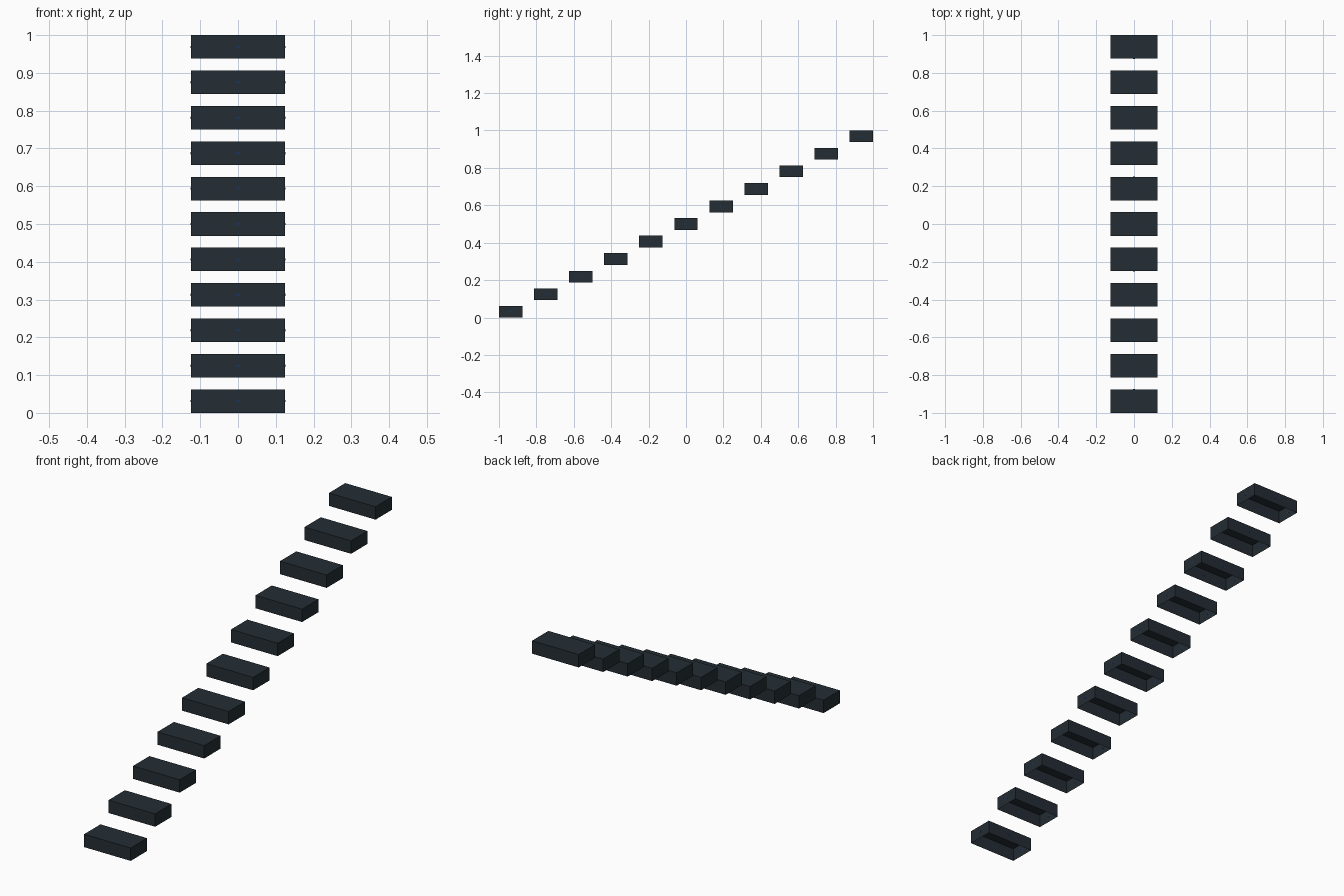
import bpy, bmesh
from mathutils import Matrix, Vector

if "Cube" in bpy.data.objects:
    bpy.data.objects.remove(bpy.data.objects["Cube"])

COUNT = 11
W, D, H = 0.25, 0.125, 0.0625           # tread width, depth, height
RUN = (2 - D) / (COUNT - 1)
RISE = (1 - H) / (COUNT - 1)


def material(name, rgb):
    m = bpy.data.materials.new(name)
    m.diffuse_color = (*rgb, 1)
    m.use_nodes = True
    m.node_tree.nodes["Principled BSDF"].inputs["Base Color"].default_value = m.diffuse_color
    return m


slate = material("dark slate", (0.017, 0.026, 0.034))
blue = material("deep blue", (0.012, 0.035, 0.13))


def add_box(bm, centre, size):
    mat = Matrix.Translation(centre) @ Matrix.Diagonal((*size, 1))
    return bmesh.ops.create_cube(bm, size=1, matrix=mat)["verts"]


def finish(bm, name, mat, location):
    mesh = bpy.data.meshes.new(name)
    bm.to_mesh(mesh)
    bm.free()
    mesh.materials.append(mat)
    ob = bpy.data.objects.new(name, mesh)
    ob.location = location
    bpy.context.collection.objects.link(ob)


for i in range(COUNT):
    pos = Vector((0, -1 + D / 2 + i * RUN, H / 2 + i * RISE))

    # Hollow step: a thin shell, open underneath
    bm = bmesh.new()
    add_box(bm, (0, 0, 0), (W, D, H))
    bottom = [f for f in bm.faces if f.normal.z < -0.9]
    bmesh.ops.delete(bm, geom=bottom, context='FACES_ONLY')
    finish(bm, f"step_{i + 1}", slate, pos)

    # Tiny marker plates at the middle of each side wall
    bm = bmesh.new()
    for s in (-1, 1):
        add_box(bm, (0, s * D / 2, 0), (0.008, 0.0006, 0.006))
        add_box(bm, (s * W / 2, 0, 0), (0.0006, 0.012, 0.006))
    finish(bm, f"side_markers_{i + 1}", blue, pos)
